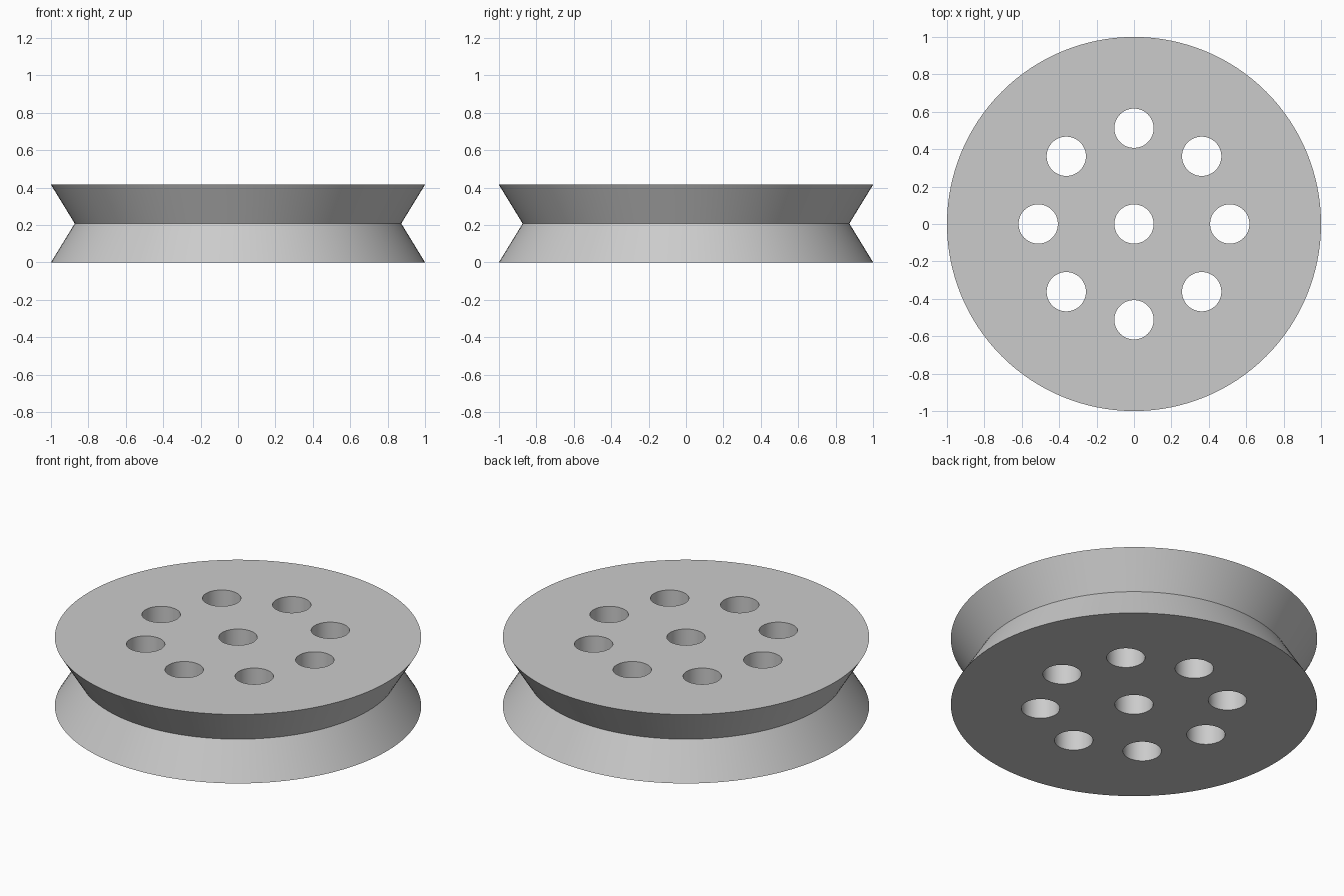
import bpy, bmesh, math
from mathutils import Matrix

HEIGHT, RIM, WAIST = 0.415, 1.0, 0.873
HOLE_R, RING_R, HOLES = 0.105, 0.512, 8

old = bpy.data.objects.get("Cube")
if old:
    bpy.data.objects.remove(old, do_unlink=True)

grey = bpy.data.materials.new("light grey")
grey.use_nodes = True
color = (0.6, 0.6, 0.6, 1)
grey.diffuse_color = color
grey.node_tree.nodes["Principled BSDF"].inputs["Base Color"].default_value = color


def make_object(name, bm):
    bmesh.ops.recalc_face_normals(bm, faces=bm.faces)
    mesh = bpy.data.meshes.new(name)
    bm.to_mesh(mesh)
    bm.free()
    mesh.materials.append(grey)
    obj = bpy.data.objects.new(name, mesh)
    bpy.context.collection.objects.link(obj)
    return obj


# Pulley body: V-grooved disc lofted through three rings
bm = bmesh.new()
rings = []
for r, z in ((RIM, 0), (WAIST, HEIGHT / 2), (RIM, HEIGHT)):
    place = Matrix.Translation((0, 0, z))
    rings.append(bmesh.ops.create_circle(bm, segments=128, radius=r, matrix=place)["verts"])
for low, high in zip(rings, rings[1:]):
    for i in range(len(low)):
        bm.faces.new((low[i - 1], low[i], high[i], high[i - 1]))
bm.faces.new(rings[0])
bm.faces.new(rings[-1])
pulley = make_object("pulley_wheel", bm)

# Drills: the axle hole and the ring of lightening holes
bm = bmesh.new()
centres = [(0, 0)]
for i in range(HOLES):
    a = math.tau * i / HOLES
    centres.append((RING_R * math.cos(a), RING_R * math.sin(a)))
for x, y in centres:
    bmesh.ops.create_cone(bm, cap_ends=True, segments=48, radius1=HOLE_R, radius2=HOLE_R,
                          depth=HEIGHT * 2, matrix=Matrix.Translation((x, y, HEIGHT / 2)))
drills = make_object("hole_drills", bm)
drills.hide_render = True

# Cut the holes and discard the drills
cut = pulley.modifiers.new("holes", "BOOLEAN")
cut.operation = "DIFFERENCE"
cut.solver = "EXACT"
cut.object = drills
bpy.ops.object.select_all(action="DESELECT")
pulley.select_set(True)
bpy.context.view_layer.objects.active = pulley
bpy.ops.object.modifier_apply(modifier=cut.name)
bpy.data.objects.remove(drills, do_unlink=True)

# Smooth round walls, crisp rims
bpy.ops.object.shade_smooth_by_angle(angle=math.radians(30))
